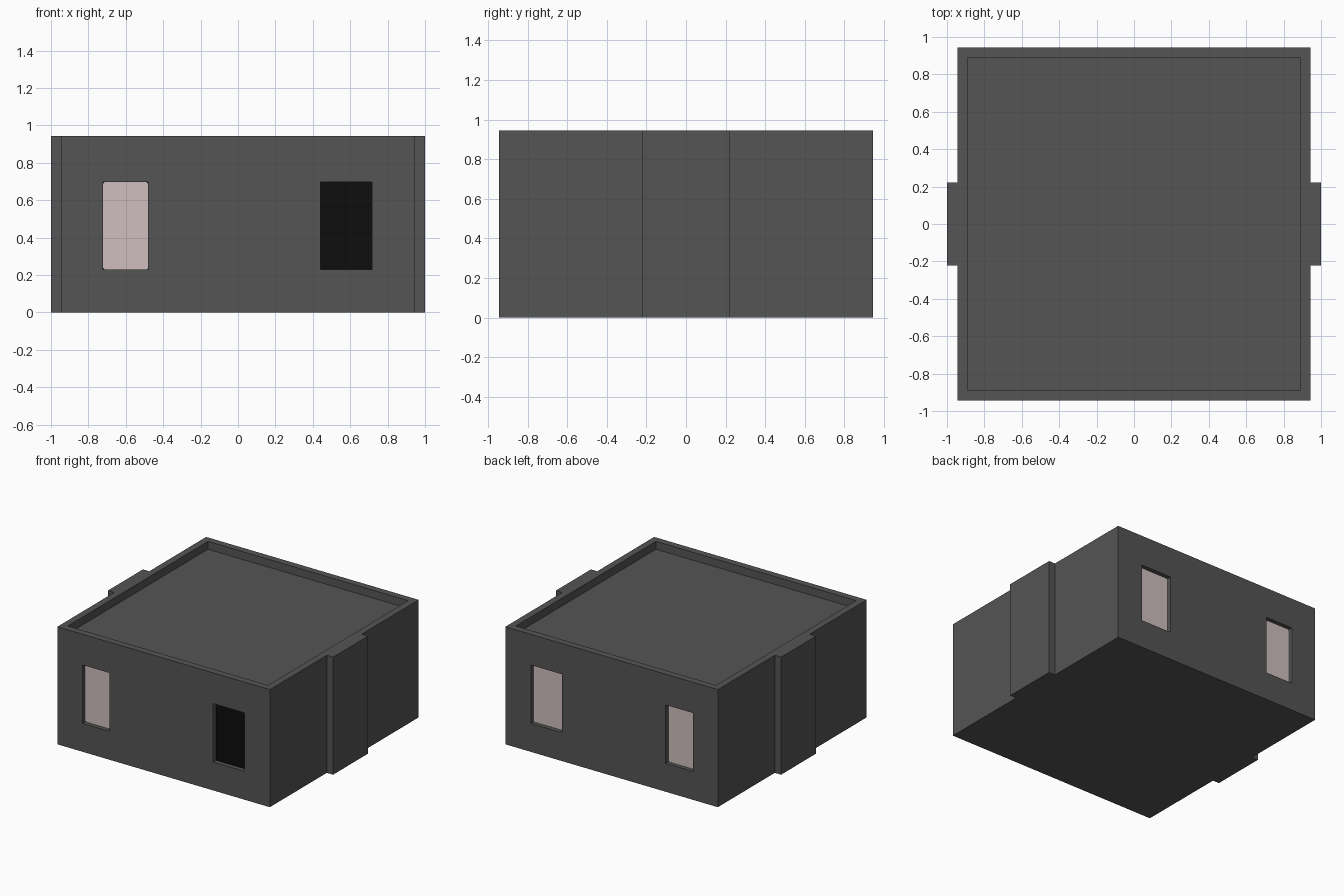
import bpy, bmesh
from mathutils import Vector

if "Cube" in bpy.data.objects:
    bpy.data.objects.remove(bpy.data.objects["Cube"])

W = 0.944          # half width of the block, also its height
DEPTH = 0.04       # window recess depth


def material(name, rgb):
    m = bpy.data.materials.new(name)
    m.diffuse_color = (*rgb, 1)
    m.use_nodes = True
    m.node_tree.nodes["Principled BSDF"].inputs["Base Color"].default_value = m.diffuse_color
    return m


GREY = material("dark grey wall", (0.089, 0.089, 0.089))
PINK = material("pale pink glass", (0.63, 0.52, 0.52))
BLACK = material("black opening", (0.004, 0.004, 0.004))


def boxes(name, extents, mat=None):
    """One object made of boxes given as (low corner, high corner)."""
    bm = bmesh.new()
    for lo, hi in extents:
        lo, hi = Vector(lo), Vector(hi)
        verts = bmesh.ops.create_cube(bm, size=1)["verts"]
        for v in verts:
            v.co = (lo + hi) / 2 + v.co * (hi - lo)
    return finish(name, bm, mat)


def finish(name, bm, mat):
    bmesh.ops.recalc_face_normals(bm, faces=bm.faces)
    me = bpy.data.meshes.new(name)
    bm.to_mesh(me)
    bm.free()
    if mat:
        me.materials.append(mat)
    ob = bpy.data.objects.new(name, me)
    bpy.context.collection.objects.link(ob)
    return ob


def pane(name, x0, x1, z0, z1, side, inner, thick, mat, c=0.0):
    """Thin plate in a recess, optionally with clipped corners."""
    pts = [(x0 + c, z0), (x1 - c, z0), (x1, z0 + c), (x1, z1 - c),
           (x1 - c, z1), (x0 + c, z1), (x0, z1 - c), (x0, z0 + c)]
    if not c:
        pts = [(x0, z0), (x1, z0), (x1, z1), (x0, z1)]
    bm = bmesh.new()
    y = side * inner
    face = bm.faces.new([bm.verts.new((x, y, z)) for x, z in pts])
    new = bmesh.ops.extrude_face_region(bm, geom=[face])["geom"]
    for v in new:
        if isinstance(v, bmesh.types.BMVert):
            v.co.y += side * thick
    return finish(name, bm, mat)


# main block
block = boxes("building_block", [((-W, -W, 0), (W, W, W))], GREY)

# cutters: sunken roof and four window recesses
NARROW, WIDE = (-0.722, -0.48), (0.44, 0.717)
Z0, Z1 = 0.228, 0.697
roof_cut = [((-0.889, -0.889, W - 0.063), (0.889, 0.889, W + 0.1))]
window_cuts = []
for x0, x1 in (NARROW, WIDE):
    window_cuts.append(((x0, -W - 0.1, Z0), (x1, -W + DEPTH, Z1)))
    window_cuts.append(((x0, W - DEPTH, Z0), (x1, W + 0.1, Z1)))
cutter = boxes("recess_cutter", roof_cut + window_cuts)
cutter.hide_render = True
cutter.display_type = 'WIRE'
mod = block.modifiers.new("recesses", 'BOOLEAN')
mod.operation = 'DIFFERENCE'
mod.solver = 'EXACT'
mod.object = cutter

# bake the cut and drop the helper
mesh = bpy.data.meshes.new_from_object(
    block.evaluated_get(bpy.context.evaluated_depsgraph_get()))
block.modifiers.clear()
block.data = mesh
bpy.data.objects.remove(cutter)

# side piers, flush with the wall top
for label, s in (("left", -1), ("right", 1)):
    a, b = sorted((s * W, s * 1.0))
    boxes(label + "_pier", [((a, -0.222, 0), (b, 0.222, W))], GREY)

# window panes and the dark opening
INNER = W - DEPTH
for label, s in (("front", -1), ("back", 1)):
    pane(label + "_narrow_backing", *NARROW, Z0, Z1, s, INNER, 0.003, BLACK)
    pane(label + "_narrow_glass", *NARROW, Z0, Z1, s, INNER + 0.003, 0.003, PINK, 0.01)
pane("front_dark_opening", *WIDE, Z0, Z1, -1, INNER, 0.005, BLACK)
pane("back_wide_glass", *WIDE, Z0, Z1, 1, INNER, 0.005, PINK)
